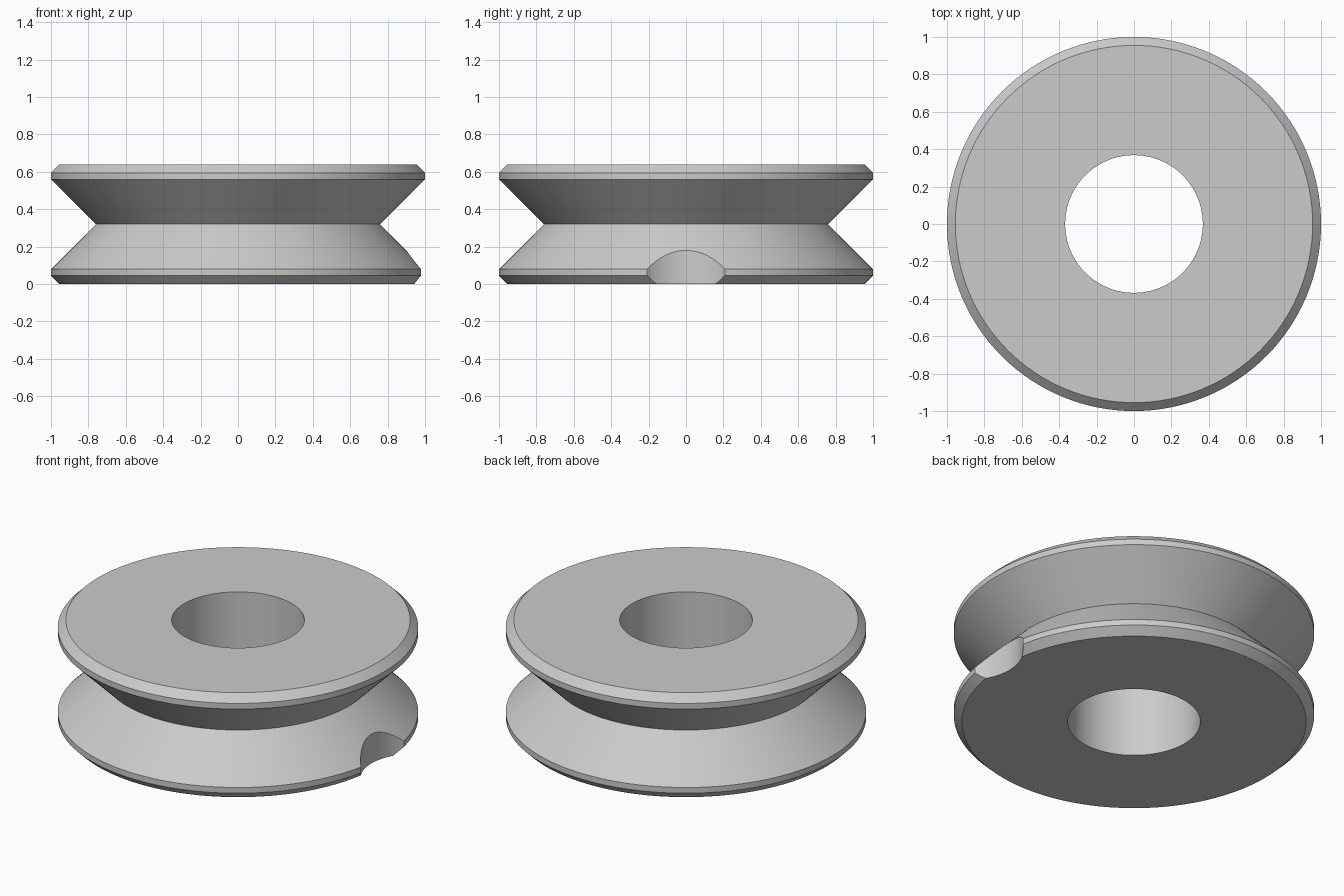
import bpy, bmesh, math
from mathutils import Matrix, Vector

default_cube = bpy.data.objects.get("Cube")
if default_cube:
    bpy.data.objects.remove(default_cube, do_unlink=True)

HEIGHT, RIM, CHAMFER, BORE = 0.64, 1.0, 0.045, 0.368
LIP, GROOVE = 0.08, 0.76      # height where the groove starts, groove root radius
SEGMENTS = 128

grey = bpy.data.materials.new("plain grey")
grey.use_nodes = True
colour = (0.6, 0.6, 0.6, 1)
grey.diffuse_color = colour
grey.node_tree.nodes["Principled BSDF"].inputs["Base Color"].default_value = colour


def add_object(name, bm):
    bmesh.ops.recalc_face_normals(bm, faces=bm.faces)
    mesh = bpy.data.meshes.new(name)
    bm.to_mesh(mesh)
    bm.free()
    mesh.materials.append(grey)
    obj = bpy.data.objects.new(name, mesh)
    bpy.context.collection.objects.link(obj)
    return obj


# Grooved wheel: lower half profile, mirrored in height, revolved around z
lower = [(BORE, 0), (RIM - CHAMFER, 0), (RIM, CHAMFER), (RIM, LIP)]
upper = [(r, HEIGHT - z) for r, z in reversed(lower)]
profile = lower + [(GROOVE, HEIGHT / 2)] + upper
bm = bmesh.new()
verts = [bm.verts.new((r, 0, z)) for r, z in profile]
edges = [bm.edges.new((v, verts[i - 1])) for i, v in enumerate(verts)]
bmesh.ops.spin(bm, geom=verts + edges, cent=(0, 0, 0), axis=(0, 0, 1),
               angle=math.tau, steps=SEGMENTS, use_duplicate=False)
bmesh.ops.remove_doubles(bm, verts=bm.verts, dist=0.0005)
wheel = add_object("grooved_wheel", bm)

# Scalloped notch in the lower flange, cut by an upright cylinder
NOTCH_RADIUS, NOTCH_DEPTH_X = 0.315, 0.9
bm = bmesh.new()
bmesh.ops.create_cone(bm, cap_ends=True, segments=96, radius1=NOTCH_RADIUS,
                      radius2=NOTCH_RADIUS, depth=0.4,
                      matrix=Matrix.Translation(Vector((NOTCH_DEPTH_X + NOTCH_RADIUS, 0, 0.1))))
cutter = add_object("notch_cutter", bm)
cutter.hide_render = True

cut = wheel.modifiers.new("notch", "BOOLEAN")
cut.operation = "DIFFERENCE"
cut.solver = "EXACT"
cut.object = cutter

bpy.ops.object.select_all(action="DESELECT")
wheel.select_set(True)
bpy.context.view_layer.objects.active = wheel
bpy.ops.object.modifier_apply(modifier=cut.name)
bpy.data.objects.remove(cutter, do_unlink=True)
bpy.ops.object.shade_smooth_by_angle(angle=math.radians(30))
